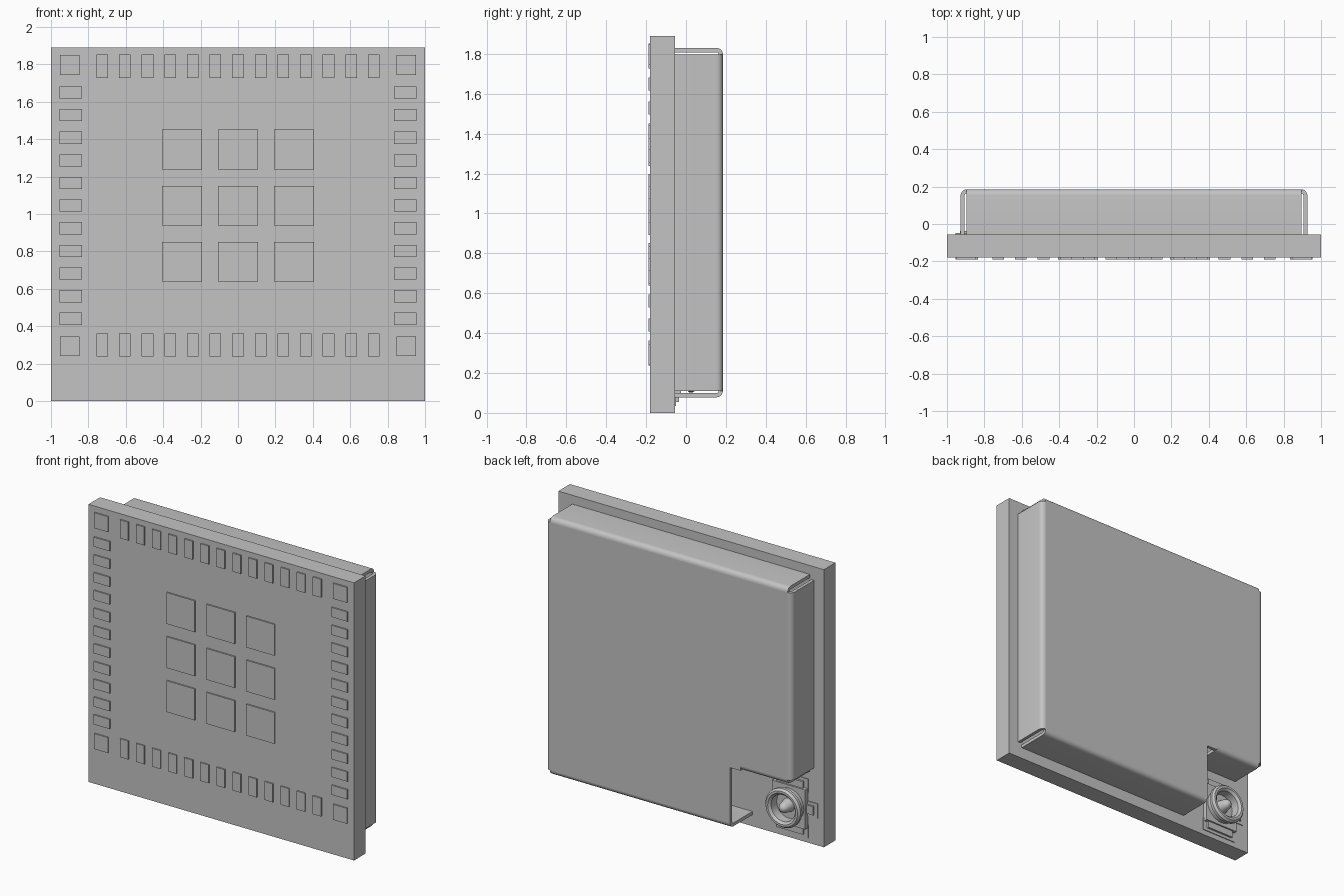
import bpy, bmesh, math
from mathutils import Vector, Matrix

old = bpy.data.objects.get("Cube")
if old:
    bpy.data.objects.remove(old, do_unlink=True)

# One grey for every part
grey = bpy.data.materials.new("plain_grey")
grey.use_nodes = True
grey.diffuse_color = (0.55, 0.55, 0.55, 1)
grey.node_tree.nodes["Principled BSDF"].inputs["Base Color"].default_value = (0.55, 0.55, 0.55, 1)

FRONT, BACK = -0.18, -0.055      # board faces in y
TOP_Y = 0.185                    # outer face of the shield
BEND, SHEET = 0.032, 0.022       # shield bend radius and sheet thickness
MID_Z = 1.045                    # centre of the contact pads


def finish(name, bm, smooth=False):
    bmesh.ops.remove_doubles(bm, verts=bm.verts, dist=1e-5)
    bmesh.ops.recalc_face_normals(bm, faces=bm.faces)
    mesh = bpy.data.meshes.new(name)
    bm.to_mesh(mesh)
    bm.free()
    mesh.materials.append(grey)
    obj = bpy.data.objects.new(name, mesh)
    bpy.context.collection.objects.link(obj)
    if smooth:
        bpy.ops.object.select_all(action='DESELECT')
        obj.select_set(True)
        bpy.context.view_layer.objects.active = obj
        bpy.ops.object.shade_smooth_by_angle(angle=math.radians(35))
    return obj


def add_box(bm, x0, x1, y0, y1, z0, z1):
    place = Matrix.Translation(((x0 + x1) / 2, (y0 + y1) / 2, (z0 + z1) / 2))
    size = Matrix.Diagonal((x1 - x0, y1 - y0, z1 - z0, 1))
    bmesh.ops.create_cube(bm, size=1, matrix=place @ size)


def box(name, *bounds):
    bm = bmesh.new()
    add_box(bm, *bounds)
    return finish(name, bm)


def prism(name, points, along, smooth=False):
    bm = bmesh.new()
    face = bm.faces.new([bm.verts.new(p) for p in points])
    out = bmesh.ops.extrude_face_region(bm, geom=[face])
    moved = [g for g in out["geom"] if isinstance(g, bmesh.types.BMVert)]
    bmesh.ops.translate(bm, verts=moved, vec=along)
    # Keep the starting cap so that the prism is closed
    if not face.is_valid:
        bm.faces.new([v for v in bm.verts if v not in moved])
    return finish(name, bm, smooth)


def bent_wall(name, start, end, outward):
    """Sheet wall with a rounded bend, running from start to end (x, z)."""
    a, b = (Vector((p[0], 0, p[1])) for p in (start, end))
    out = Vector((outward[0], 0, outward[1]))

    def arc(radius):
        turns = [math.radians(15 * i) for i in range(7)]
        return [(radius * math.sin(t), TOP_Y - BEND + radius * math.cos(t)) for t in turns]

    inner = BEND - SHEET
    profile = arc(BEND) + [(BEND, BACK), (inner, BACK)] + arc(inner)[::-1]
    return prism(name, [a + out * u + Vector((0, y, 0)) for u, y in profile], b - a, True)


# Circuit board
box("circuit_board", -1, 1, FRONT, BACK, 0, 1.89)

# Contact pads on the front
pads = bmesh.new()


def pad(x, z, w, h):
    add_box(pads, x - w / 2, x + w / 2, FRONT - 0.009, FRONT, MID_Z + z - h / 2, MID_Z + z + h / 2)


for i in (-1, 0, 1):
    for j in (-1, 0, 1):
        pad(0.3 * i, 0.3 * j, 0.213, 0.213)
for side in (-1, 1):
    for i in range(-6, 7):
        pad(0.121 * i, side * 0.745, 0.062, 0.125)
    for i in range(-5, 6):
        pad(side * 0.895, 0.121 * i, 0.12, 0.065)
    for end in (-1, 1):
        pad(side * 0.9, end * 0.752, 0.105, 0.105)
finish("contact_pads", pads)

# Shield lid, with a cut-out for the antenna socket
X, LOW, HIGH = 0.895, 0.11, 1.798
CUT_X, CUT_Z = -0.462, 0.49
WALL_X, WALL_Z = -0.54, CUT_Z + BEND
outline = [(X, LOW), (X, HIGH), (-X, HIGH), (-X, WALL_Z), (WALL_X, WALL_Z),
           (WALL_X, CUT_Z), (CUT_X, CUT_Z), (CUT_X, LOW)]
prism("shield_lid", [(x, TOP_Y, z) for x, z in outline], (0, -SHEET, 0))

# Shield walls, open at the corners
bent_wall("shield_top_wall", (-X, HIGH), (X, HIGH), (0, 1))
bent_wall("shield_bottom_wall", (CUT_X, LOW), (X, LOW), (0, -1))
bent_wall("shield_left_wall", (X, LOW), (X, HIGH), (1, 0))
bent_wall("shield_right_wall", (-X, WALL_Z), (-X, HIGH), (-1, 0))
bent_wall("shield_cutout_wall", (-X, WALL_Z), (WALL_X, WALL_Z), (0, -1))

# Antenna socket in the cut-out
SX, SZ = -0.755, 0.235


def lathe(name, profile):
    bm = bmesh.new()
    verts = [bm.verts.new((SX + r, BACK + h, SZ)) for r, h in profile]
    edges = [bm.edges.new(pair) for pair in zip(verts, verts[1:])]
    bmesh.ops.spin(bm, geom=verts + edges, cent=(SX, 0, SZ), axis=(0, 1, 0),
                   angle=math.tau, steps=32, use_merge=False)
    return finish(name, bm, True)


box("socket_base", SX - 0.125, SX + 0.125, BACK, BACK + 0.03, SZ - 0.135, SZ + 0.135)
lathe("socket_ring", [(0.095, 0.02), (0.115, 0.03), (0.115, 0.055), (0.132, 0.07),
                      (0.132, 0.09), (0.12, 0.105), (0.105, 0.105), (0.09, 0.09), (0.09, 0.03)])
lathe("socket_pin", [(0.045, 0.03), (0.035, 0.08), (0.025, 0.1), (0.012, 0.11), (0, 0.112)])

# Solder tabs and small plates around the socket
for name, side in (("upper_solder_tab", 1), ("lower_solder_tab", -1)):
    z = SZ + side * 0.155
    box(name, SX - 0.1, SX + 0.1, BACK, BACK + 0.02, z - 0.025, z + 0.025)
    box(name + "_plate", SX - 0.13, SX + 0.13, BACK, BACK + 0.006,
        SZ + side * 0.155 - 0.045, SZ + side * 0.155 + 0.045)
box("signal_tab", SX - 0.175, SX - 0.12, BACK, BACK + 0.018, SZ - 0.03, SZ + 0.03)
box("signal_plate", SX - 0.2, SX - 0.12, BACK, BACK + 0.006, SZ - 0.05, SZ + 0.05)
for i in range(2):
    x = -0.5 - 0.07 * i
    box("small_plate_" + "ab"[i], x - 0.025, x + 0.025, BACK, BACK + 0.006, 0.39, 0.44)
